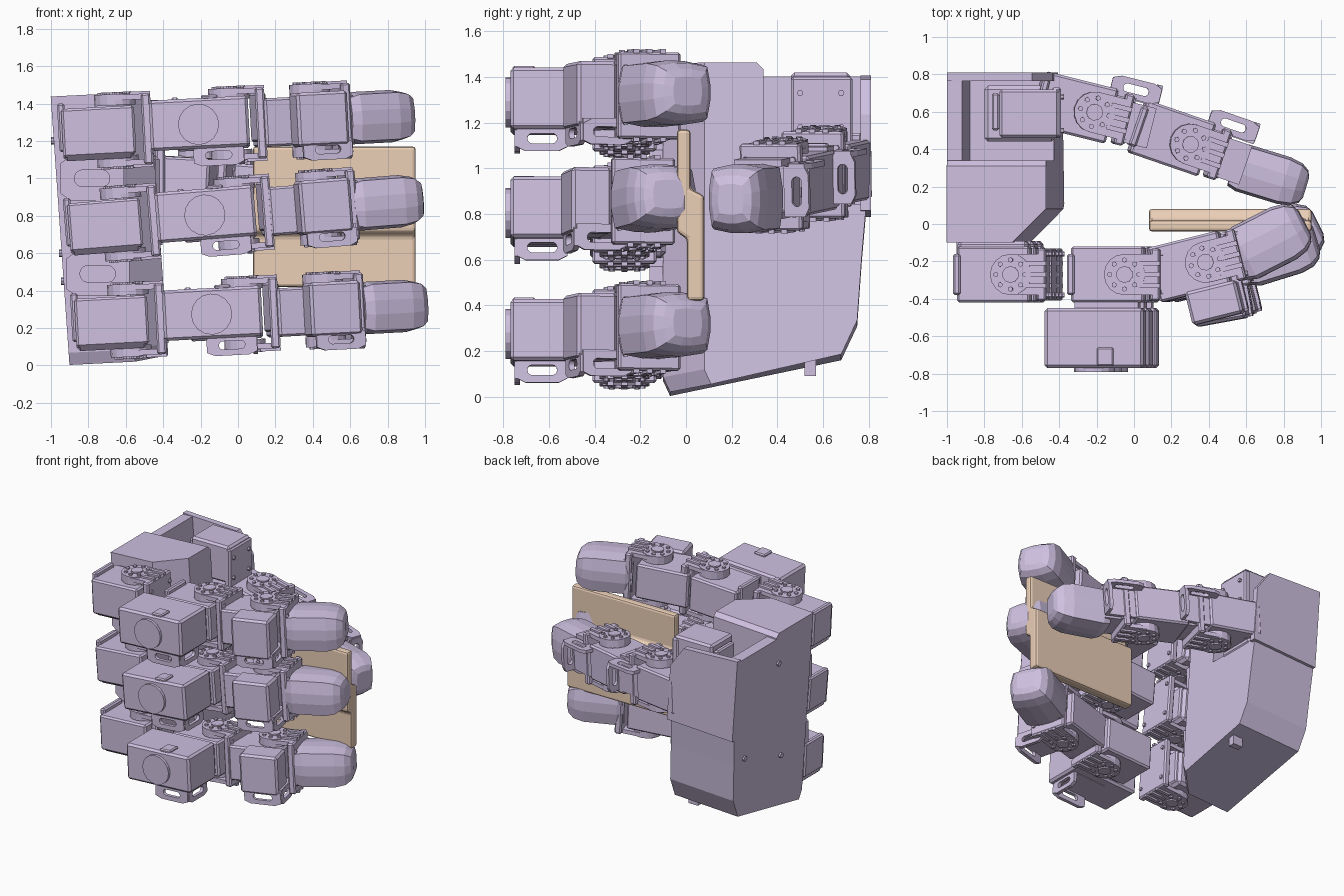
import bpy, bmesh
from math import radians, cos, sin, pi
from mathutils import Matrix, Vector

if "Cube" in bpy.data.objects:
    bpy.data.objects.remove(bpy.data.objects["Cube"])

def material(name, col):
    m = bpy.data.materials.new(name)
    m.diffuse_color = (*col, 1)
    m.use_nodes = True
    m.node_tree.nodes["Principled BSDF"].inputs["Base Color"].default_value = m.diffuse_color
    return m

LILAC = material("lilac", (0.62, 0.53, 0.75))
TAN = material("tan", (0.83, 0.62, 0.47))
I = Matrix.Identity(4)

def T(x, y, z):
    return Matrix.Translation((x, y, z))

def R(deg, axis):
    return Matrix.Rotation(radians(deg), 4, axis)

def finish(bm, name, mat=LILAC):
    bmesh.ops.recalc_face_normals(bm, faces=bm.faces)
    me = bpy.data.meshes.new(name)
    bm.to_mesh(me)
    bm.free()
    me.materials.append(mat)
    ob = bpy.data.objects.new(name, me)
    bpy.context.collection.objects.link(ob)
    return ob

def box(bm, M, lo, hi, bevel=0.0):
    lo, hi = Vector(lo), Vector(hi)
    L = M @ Matrix.Translation((lo + hi) / 2)
    vs = bmesh.ops.create_cube(bm, size=1)["verts"]
    for v in vs:
        v.co = L @ Vector([v.co[i] * (hi[i] - lo[i]) for i in range(3)])
    if bevel:
        edges = list({e for v in vs for e in v.link_edges})
        bmesh.ops.bevel(bm, geom=edges, offset=bevel, segments=1, affect='EDGES')

def disc(bm, M, r, h, n=16):
    bmesh.ops.create_cone(bm, cap_ends=True, segments=n, radius1=r, radius2=r, depth=h, matrix=M)

def loft(bm, M, rings):
    rows = [[bm.verts.new(M @ Vector(p)) for p in ring] for ring in rings]
    n = len(rows[0])
    for a, b in zip(rows, rows[1:]):
        for i in range(n):
            bm.faces.new((a[i], a[(i + 1) % n], b[(i + 1) % n], b[i]))
    bm.faces.new(rows[0][::-1])
    bm.faces.new(rows[-1])

def slot_plate(bm, M, w, h, t, sw, sh):
    """Plate in local xy, thickness t, with a rounded slot sw x sh."""
    n, loops = 16, []
    for z, inner in ((-t/2, 0), (t/2, 0), (t/2, 1), (-t/2, 1)):
        loop = []
        for i in range(n):
            a = 2 * pi * (i + 0.5) / n
            c, s = cos(a), sin(a)
            if inner:
                x = (sw - sh) / 2 * (1 if c > 0 else -1) + c * sh / 2
                y = s * sh / 2
            else:
                k = 1 / max(abs(c), abs(s))
                x, y = c * k * w / 2, s * k * h / 2
            loop.append(bm.verts.new(M @ Vector((x, y, z))))
        loops.append(loop)
    for k in range(4):
        a, b = loops[k], loops[(k + 1) % 4]
        for i in range(n):
            bm.faces.new((a[i], a[(i + 1) % n], b[(i + 1) % n], b[i]))

def segment(bm, M):
    """Servo body, U bracket and horn; origin on the joint axis, x towards the tip."""
    box(bm, M, (-0.29, -0.15, -0.13), (0.10, 0.15, 0.13), 0.012)
    box(bm, M, (-0.31, -0.11, -0.10), (-0.27, 0.11, 0.16), 0.01)
    box(bm, M, (0.14, -0.14, -0.19), (0.19, 0.14, 0.19), 0.01)
    for s in (-1, 1):
        z0, z1 = sorted((s * 0.16, s * 0.19))
        box(bm, M, (0.0, -0.11, z0), (0.17, 0.11, z1))
        disc(bm, M @ T(0, 0, s * 0.165), 0.11, 0.06)
        disc(bm, M @ T(0, 0, s * 0.195), 0.045, 0.02, 10)
        for i in range(8):
            a = i * pi / 4
            disc(bm, M @ T(0.078 * cos(a), 0.078 * sin(a), s * 0.198), 0.014, 0.016, 6)
        for y in (-0.06, 0.0, 0.06):
            z0, z1 = sorted((s * 0.185, s * 0.203))
            box(bm, M, (0.08, y - 0.013, z0), (0.19, y + 0.013, z1))
    for y in (-0.11, 0.11):                       # bracket screws
        for z in (-0.12, 0.12):
            disc(bm, M @ T(0.195, y, z) @ R(90, 'Y'), 0.014, 0.015, 6)

def cage(bm, M):
    """Corner bracket with two slotted plates."""
    slot_plate(bm, M @ R(90, 'X'), 0.27, 0.11, 0.025, 0.14, 0.045)
    slot_plate(bm, M @ T(0.125, 0.11, 0) @ R(90, 'Z') @ R(90, 'X'), 0.22, 0.11, 0.025, 0.13, 0.045)
    box(bm, M, (-0.135, 0.0, 0.035), (0.135, 0.22, 0.06))

def fingertip(bm, M, w=0.155, h=0.14):
    rings = []
    for x, k in ((-0.05, 0.88), (0.0, 1), (0.23, 1), (0.30, 0.9), (0.34, 0.7), (0.355, 0.45)):
        ring = []
        for i in range(12):
            a = 2 * pi * (i + 0.5) / 12
            c, s = cos(a), sin(a)
            f = (c ** 6 + s ** 6) ** (-1 / 6) * k
            ring.append((x, c * f * w, s * f * h))
        rings.append(ring)
    loft(bm, M, rings)

# palm: lofted housing with a chamfered inner edge and sloped bottom, slightly skewed
SKEW = Matrix(((1, 0, -0.07, 0.05), (0, 1, 0, 0), (0.05, 0, 1, 0.035), (0, 0, 0, 1)))

def palm_ring(y1, z, slope=0.0, inset=0.0):
    pts = ((-0.95, -0.1 + inset), (-0.6, -0.1 + inset), (-0.42, 0.08 + inset), (-0.42, y1), (-0.95, y1))
    return [(x, y, z + slope * max(0, y)) for x, y in pts]

bm = bmesh.new()
loft(bm, SKEW, [palm_ring(0.68, 0.015, 0.23, 0.03), palm_ring(0.75, 0.08, 0.32),
                palm_ring(0.77, 0.6), palm_ring(0.79, 0.83)])
loft(bm, SKEW, [palm_ring(0.34, 0.8), palm_ring(0.34, 1.42), palm_ring(0.31, 1.45)])
finish(bm, "palm_housing")

bm = bmesh.new()
box(bm, SKEW, (-0.95, 0.33, 0.8), (-0.87, 0.80, 1.41))
loft(bm, SKEW, [[(-0.95, y, 0.8), (-0.4, y, 0.8), (-0.4, y, 1.22), (-0.5, y, 1.38), (-0.95, y, 1.42)]
                for y in (0.765, 0.81)])
box(bm, I, (-0.50, 0.52, 0.09), (-0.42, 0.57, 0.24))
for y, z in ((0.2, 0.45), (0.3, 1.2), (0.65, 0.6)):
    disc(bm, T(-0.955 - 0.07 * (z - 0.7), y, z) @ R(90, 'Y'), 0.02, 0.02, 8)
finish(bm, "palm_side_plates")

# slotted rails between the finger bases
bm = bmesh.new()
for x, z in ((-0.78, 1.0), (-0.75, 0.49)):
    slot_plate(bm, T(x, -0.13, z) @ R(90, 'X'), 0.34, 0.24, 0.06, 0.19, 0.09)
finish(bm, "palm_rails")

# three fingers: (name, x shift, base height, upward tilt, extra curl)
for name, dx, z, tilt, curl in (("upper", -0.01, 1.25, 3, 0), ("middle", 0.025, 0.75, 4.6, -9),
                                ("lower", 0.06, 0.235, 3, 0)):
    F = T(-0.75 + dx, 0, z) @ R(-tilt, 'Y') @ T(0.75, 0, 0)
    bm = bmesh.new()
    segment(bm, F @ T(-0.64, -0.27, 0))
    box(bm, F, (-0.93, -0.40, -0.15), (-0.55, -0.09, 0.12), 0.02)
    finish(bm, name + "_finger_base")

    bm = bmesh.new()
    segment(bm, F @ T(-0.03, -0.27, 0))
    box(bm, F, (-0.46, -0.77, -0.12), (0.07, -0.45, 0.15), 0.015)
    box(bm, F, (-0.30, -0.50, -0.10), (0.04, -0.40, 0.12))
    box(bm, F, (-0.18, -0.76, 0.14), (-0.09, -0.66, 0.165), 0.008)
    disc(bm, F @ T(-0.2, -0.775, 0.01) @ R(90, 'X'), 0.11, 0.03)
    cage(bm, F @ T(-0.10, -0.74, -0.16))
    finish(bm, name + "_finger_middle")

    C = F @ T(0.18, -0.26, 0) @ R(14 + curl * 0.4, 'Z') @ T(0.23, 0.0, 0)
    bm = bmesh.new()
    segment(bm, C)
    box(bm, C, (-0.15, -0.31, -0.14), (0.13, -0.13, 0.15), 0.015)
    cage(bm, C @ T(0.01, -0.29, -0.16))
    finish(bm, name + "_finger_end")

    bm = bmesh.new()
    fingertip(bm, C @ T(0.21, 0.0, 0) @ R(13 + curl * 0.7, 'Z'))
    finish(bm, name + "_fingertip")

# thumb: upright base servo, two segments and a tip
bm = bmesh.new()
box(bm, I, (-0.72, 0.46, 1.14), (-0.40, 0.72, 1.42), 0.015)
box(bm, I, (-0.76, 0.50, 1.10), (-0.72, 0.70, 1.38), 0.01)
box(bm, I, (-0.80, 0.44, 0.82), (-0.42, 0.74, 1.12), 0.02)
box(bm, I, (-0.44, 0.46, 0.86), (-0.39, 0.73, 1.40), 0.01)
for y in (0.50, 0.68):
    for z in (1.18, 1.33):
        disc(bm, T(-0.385, y, z) @ R(90, 'Y'), 0.014, 0.02, 6)
finish(bm, "thumb_base")

FLIP = Matrix.Diagonal((1, -1, 1, 1))
hubs = (("thumb_middle", T(-0.22, 0.60, 0.98) @ R(-14, 'Z') @ R(3, 'Y')),
        ("thumb_end", T(0.29, 0.43, 0.93) @ R(-19, 'Z') @ R(4, 'Y')))
for name, M in hubs:
    bm = bmesh.new()
    segment(bm, M)
    for z in (-0.13, 0.10):                       # open link frame
        box(bm, M, (0.17, -0.12, z), (0.32, 0.10, z + 0.03))
    cage(bm, M @ T(0.19, 0.17, 0.0) @ R(90, 'X') @ T(0, -0.10, 0.0) @ FLIP @ T(0, -0.2, 0))
    finish(bm, name)
bm = bmesh.new()
fingertip(bm, T(0.58, 0.30, 0.87) @ R(-17, 'Z') @ R(1, 'Y'), 0.13, 0.15)
finish(bm, "thumb_tip")

# held plate with a stepped cross-section
bm = bmesh.new()
prof = ((-0.045, 0.72), (-0.045, 1.17), (0.015, 1.17), (0.015, 0.91), (0.075, 0.88),
        (0.075, 0.42), (0.0, 0.42), (0.0, 0.69))
loft(bm, T(0, 0.005, 0), [[(x, y, z) for y, z in prof] for x in (0.08, 0.95)])
ob = finish(bm, "held_plate", TAN)
bev = ob.modifiers.new("rounding", 'BEVEL')
bev.width, bev.segments = 0.016, 2
